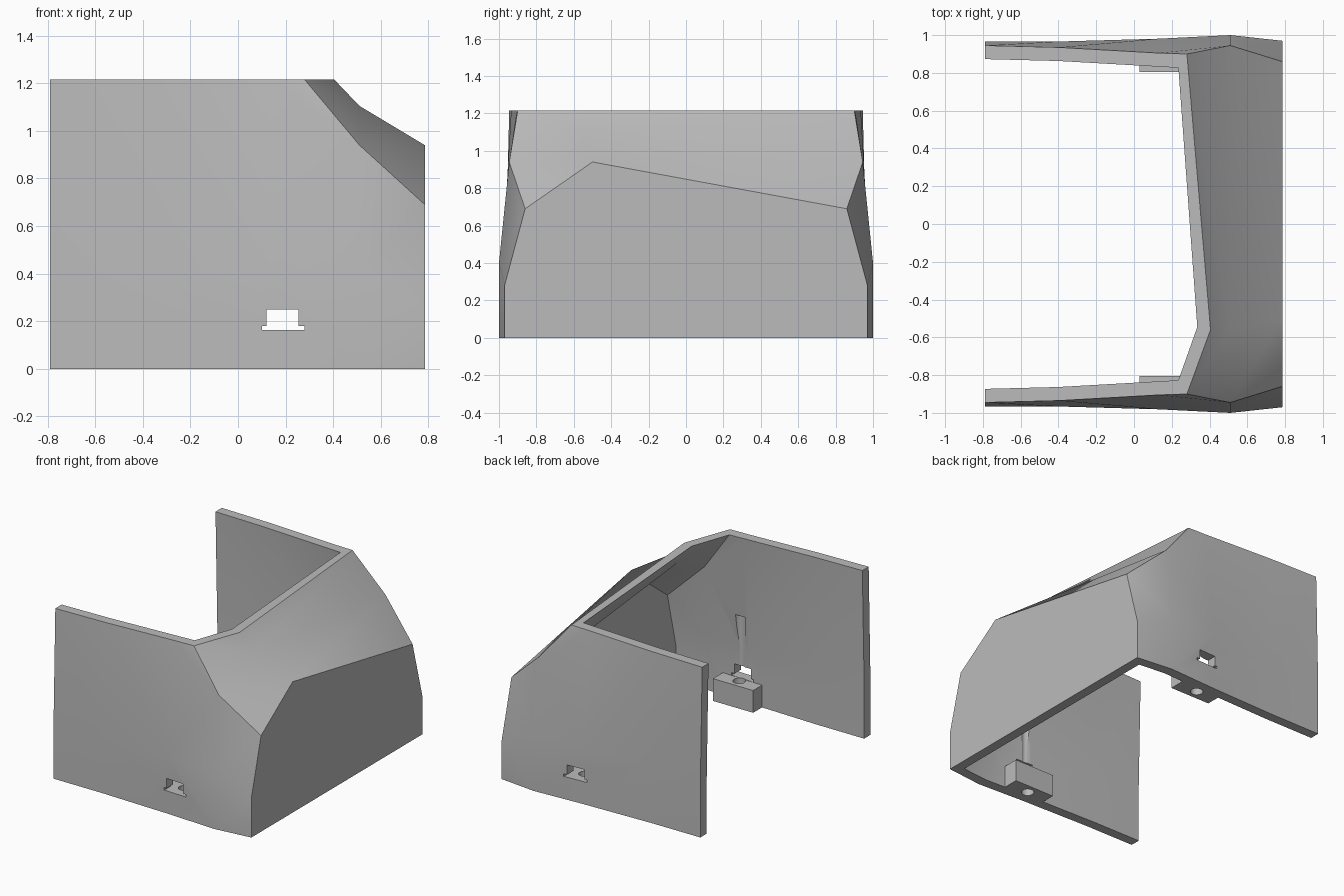
import bpy, bmesh, math
from mathutils import Vector

old = bpy.data.objects.get("Cube")
if old:
    bpy.data.objects.remove(old, do_unlink=True)

grey = bpy.data.materials.new("plain grey")
grey.use_nodes = True
grey.diffuse_color = (0.5, 0.5, 0.5, 1)
grey.node_tree.nodes["Principled BSDF"].inputs["Base Color"].default_value = (0.5, 0.5, 0.5, 1)

H = 1.215   # height of the rim
W = 0.072   # wall thickness


def to_object(name, bm):
    bmesh.ops.recalc_face_normals(bm, faces=bm.faces)
    mesh = bpy.data.meshes.new(name)
    bm.to_mesh(mesh)
    bm.free()
    obj = bpy.data.objects.new(name, mesh)
    bpy.context.collection.objects.link(obj)
    mesh.materials.append(grey)
    return obj


def box(name, lo, hi):
    bm = bmesh.new()
    bmesh.ops.create_cube(bm, size=1)
    for v in bm.verts:
        v.co = [a + (c + 0.5) * (b - a) for a, b, c in zip(lo, hi, v.co)]
    return to_object(name, bm)


def rod(name, x, y, z0, z1, r):
    bm = bmesh.new()
    bmesh.ops.create_cone(bm, cap_ends=True, segments=32, radius1=r, radius2=r, depth=z1 - z0)
    bmesh.ops.translate(bm, verts=bm.verts, vec=(x, y, (z0 + z1) / 2))
    return to_object(name, bm)


def combine(target, tool, operation):
    mod = target.modifiers.new("combine", 'BOOLEAN')
    mod.operation, mod.solver, mod.object = operation, 'EXACT', tool
    bpy.context.view_layer.objects.active = target
    bpy.ops.object.modifier_apply(modifier=mod.name)
    bpy.data.objects.remove(tool, do_unlink=True)


# Side wall corners: outer point and matching inner point
side = {}
for i, (x, y_low, y_top) in enumerate([(-0.79, 0.965, 0.945), (-0.4, 0.966, 0.935), (0.13, 0.981, 0.905)]):
    for level, y, z in (("b", y_low, 0), ("l", y_low, 0.4), ("t", y_top, H)):
        side[f"{level}{i}"] = ((x, y, z), (x, y - W, z))
side.update({
    "ab": ((0.51, 1.0, 0), (0.51, 0.925, 0)),
    "al": ((0.51, 1.0, 0.4), (0.51, 0.925, 0.38)),
    "am": ((0.51, 0.945, 0.94), (0.46, 0.865, 0.91)),
    "at": ((0.28, 0.9, H), (0.235, 0.827, H)),
    "cb": ((0.785, 0.97, 0), (0.715, 0.905, 0)),
    "cl": ((0.785, 0.97, 0.28), (0.715, 0.905, 0.27)),
    "cm": ((0.785, 0.86, 0.69), (0.715, 0.81, 0.66)),
})
# Off-centre ridge shared by both halves of the sloping end
ridge = {
    "mt": ((0.405, -0.56, H), (0.335, -0.545, H)),
    "mm": ((0.51, -0.56, 1.105), (0.455, -0.55, 1.06)),
    "mr": ((0.785, -0.5, 0.94), (0.715, -0.5, 0.9)),
}
side_faces = ["b0 b1 l1 l0", "l0 l1 t1 t0", "b1 b2 l2 l1", "l1 l2 t2 t1",
              "b2 ab al l2", "l2 al am", "l2 am at t2", "ab cb cl al", "al cl cm am",
              "at am mm mt", "am mr mm", "am cm mr"]

# Shell: outer skin, inner skin, then rims joining them
bm = bmesh.new()
skins = [{}, {}]
for k, skin in enumerate(skins):
    for key, pair in ridge.items():
        skin[key] = bm.verts.new(pair[k])
    for s in (-1, 1):
        for key, pair in side.items():
            x, y, z = pair[k]
            skin[key, s] = bm.verts.new((x, s * y, z))


def skin_faces(skin):
    for s in (-1, 1):
        for names in side_faces:
            bm.faces.new([skin[n] if n in ridge else skin[n, s] for n in names.split()])
    bm.faces.new([skin["cb", -1], skin["cl", -1], skin["cm", -1], skin["mr"],
                  skin["cm", 1], skin["cl", 1], skin["cb", 1]])


skin_faces(skins[0])
partner = {skins[0][key]: skins[1][key] for key in skins[0]}
rim = [tuple(e.verts) for e in bm.edges if e.is_boundary]
skin_faces(skins[1])
for a, b in rim:
    bm.faces.new([a, b, partner[b], partner[a]])
bmesh.ops.triangulate(bm, faces=[f for f in bm.faces if len(f.verts) == 4])
shell = to_object("shell", bm)

# Screw blocks, latch slots and screw holes on both walls
for s in (-1, 1):
    def span(near, far):
        return sorted((s * near, s * far))
    y0, y1 = span(0.805, 0.94)
    combine(shell, box("screw_block", (0.03, y0, 0), (0.35, y1, 0.16)), 'UNION')
    y0, y1 = span(0.75, 1.1)
    combine(shell, box("slot_upper", (0.12, y0, 0.17), (0.255, y1, 0.25)), 'DIFFERENCE')
    combine(shell, box("slot_lower", (0.1, y0, 0.162), (0.28, y1, 0.18)), 'DIFFERENCE')
    combine(shell, rod("screw_hole", 0.19, s * 0.875, -0.1, 0.62, 0.042), 'DIFFERENCE')

bpy.ops.object.select_all(action='DESELECT')
shell.select_set(True)
bpy.context.view_layer.objects.active = shell
bpy.ops.object.shade_smooth_by_angle(angle=math.radians(30))
